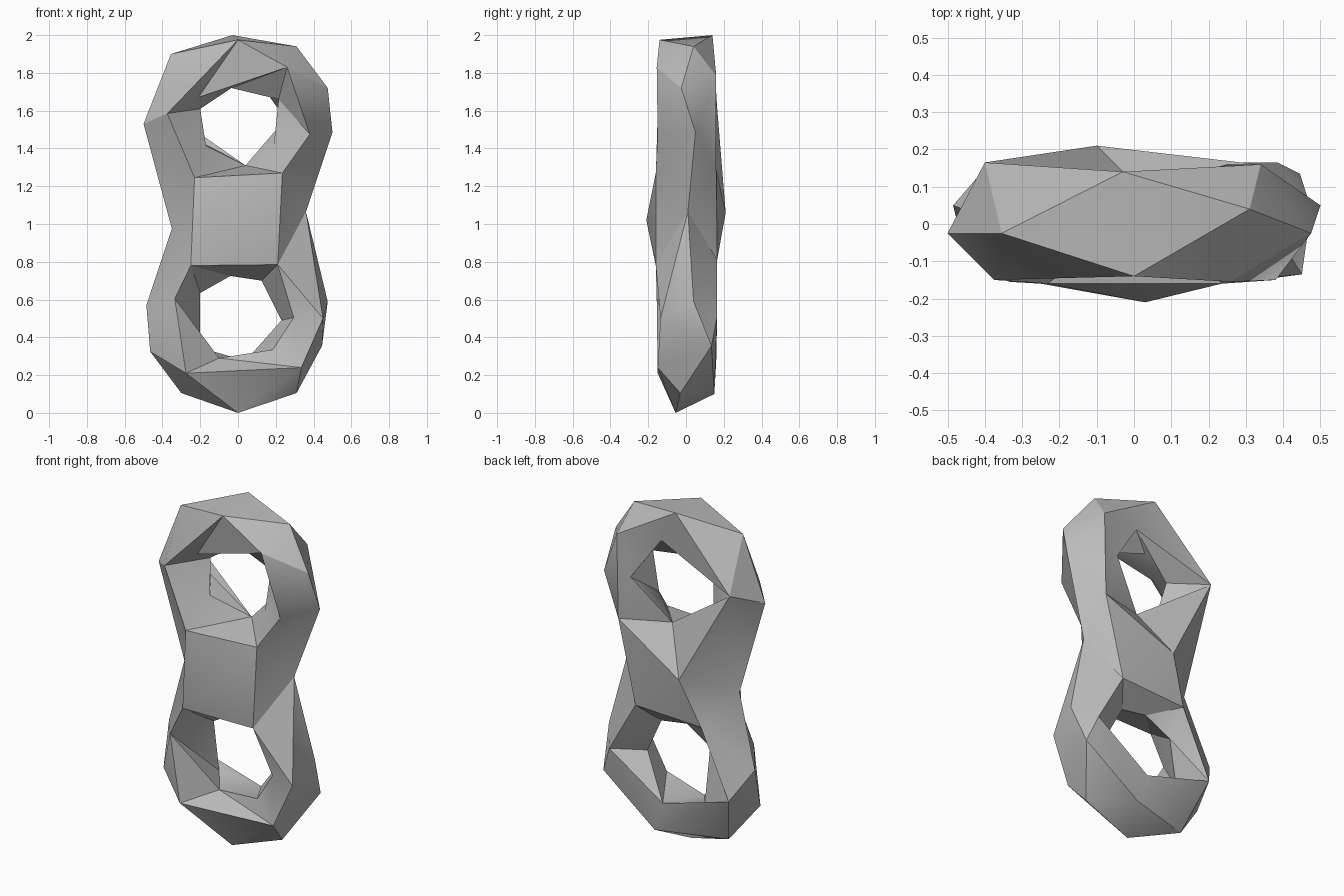
import bpy, bmesh
from mathutils import Vector

if "Cube" in bpy.data.objects:
    bpy.data.objects.remove(bpy.data.objects["Cube"])

bm = bmesh.new()


def loop(*pts):
    return [bm.verts.new(p) for p in pts]


def face(*vs):
    if len(set(vs)) == 3 and not bm.faces.get(vs):
        bm.faces.new(vs)


def stitch(a, b):
    """Join two closed loops with triangles, using the shortest set of cross edges."""
    n, m = len(a), len(b)
    best = {(0, 0): (0.0, None)}
    for i in range(n + 1):
        for j in range(m + 1):
            if (i, j) == (0, 0):
                continue
            d = (a[i % n].co - b[j % m].co).length
            options = [(best[p][0] + d, p) for p in ((i - 1, j), (i, j - 1)) if p in best]
            best[i, j] = min(options)
    i, j = n, m
    while (i, j) != (0, 0):
        pi, pj = best[i, j][1]
        third = a[i % n] if pi < i else b[j % m]
        face(a[pi % n], b[pj % m], third)
        i, j = pi, pj


def flip(a, b, c, d):
    """Swap the diagonal a-b of the quad a, c, b, d for c-d."""
    old = [bm.faces.get((a, b, c)), bm.faces.get((a, b, d))]
    if all(old) and not bm.edges.get((c, d)):
        edge = bm.edges.get((a, b))
        for f in old:
            bm.faces.remove(f)
        bm.edges.remove(edge)
        face(a, c, d)
        face(b, c, d)


# Outer rim, clockwise from the top
rim = loop((-.03, .14, 2), (.31, .04, 1.94), (.475, -.025, 1.72), (.5, .05, 1.485),
           (.36, .01, 1.065), (.475, .04, .59), (.445, .135, .355), (.31, -.03, .105),
           (0, -.055, 0), (-.3, .03, .105), (-.465, -.03, .325), (-.485, .05, .57),
           (-.35, 0, .975), (-.5, -.025, 1.53), (-.355, -.025, 1.9))
right_waist, left_waist = rim[4], rim[12]

# Front ridges of the upper and lower ring
fa, fb, fc, fd, fe, ff, fm = loop((0, -.14, 1.975), (.26, -.155, 1.83), (.38, -.15, 1.475),
                                  (.235, -.16, 1.27), (-.23, -.16, 1.245),
                                  (-.375, -.15, 1.585), (-.21, -.08, 1.67))
fg, fl, fr, fk, fj, fi, fh = loop((.21, -.16, .785), (.45, -.135, .5), (.295, -.1, .505),
                                  (.335, -.15, .24), (-.275, -.15, .21),
                                  (-.335, -.155, .605), (-.25, -.16, .78))

# Back ridges of the upper and lower ring
bt = rim[0]
bb, bv, bp, bc, bw, ba = loop((.34, .16, 1.785), (.08, .115, 1.8), (.25, .16, 1.555),
                              (.33, .16, 1.29), (-.255, .11, 1.465), (-.4, .165, 1.615))
bg, bl, bq, bo, bn, bh = loop((.215, .165, .81), (.385, .165, .51), (.04, .16, .276),
                              (.1, .15, .1), (-.39, .16, .4), (-.21, .16, .79))

# Inner edges of the two holes
upper_hole = loop((-.035, .05, 1.72), (.215, 0, 1.66), (.19, -.02, 1.42), (.04, .07, 1.31),
                  (-.17, -.02, 1.415), (-.2, .03, 1.61))
sill = upper_hole[3]
lower_hole = loop((.125, .05, .7), (.23, .03, .49), (.185, -.085, .335), (-.1, -.03, .29),
                  (-.2, .11, .325), (-.2, .06, .635), (-.04, .05, .725))

# Raised centres of the waist
front_peak, back_peak = loop((.03, -.21, 1.02), (-.1, .21, 1.06))

# Outer sides
stitch(rim, [fa, fb, fc, fd, fg, fl, fk, fj, fi, fh, fe, ff])
stitch(rim, [bt, bb, bc, bg, bl, bo, bn, bh, ba])

# Hole walls
stitch([fm, fb, fc, fd, fe, ff], upper_hole)
stitch([bv, bp, sill, bw, ba], upper_hole)
stitch([fg, fr, fk, fj, fi, fh], lower_hole)
stitch([bg, bl, bq, bn, bh], lower_hole)

# Waist panels and flat shoulders
for u, v in ((fd, fg), (fg, fh), (fh, fe), (fe, fd)):
    face(front_peak, u, v)
for u, v in ((bc, bg), (bg, bh), (bh, ba), (ba, sill), (sill, bc)):
    face(back_peak, u, v)
for tri in ((fa, fm, fb), (fa, ff, fm), (bt, bv, bb), (bt, bv, ba), (bv, bp, bb),
            (bp, bc, bb), (bp, bc, sill), (ba, bw, sill), (bl, bo, bq), (bq, bo, bn),
            (fg, fl, fr), (fr, fl, fk)):
    face(*tri)

# Creases that run through the waist and the lower hole
flip(rim[5], fg, right_waist, fl)
flip(rim[5], bg, right_waist, rim[6])
flip(ba, bh, back_peak, left_waist)
flip(fj, lower_hole[4], fi, lower_hole[3])

bmesh.ops.recalc_face_normals(bm, faces=bm.faces)
mesh = bpy.data.meshes.new("double_ring")
bm.to_mesh(mesh)
bm.free()

grey = bpy.data.materials.new("plain_grey")
grey.diffuse_color = (.5, .5, .5, 1)
grey.use_nodes = True
grey.node_tree.nodes["Principled BSDF"].inputs["Base Color"].default_value = grey.diffuse_color
mesh.materials.append(grey)
ring = bpy.data.objects.new("double_ring", mesh)
bpy.context.collection.objects.link(ring)
bpy.context.view_layer.objects.active = ring
ring.select_set(True)
bpy.ops.object.shade_smooth_by_angle(angle=0.52)
